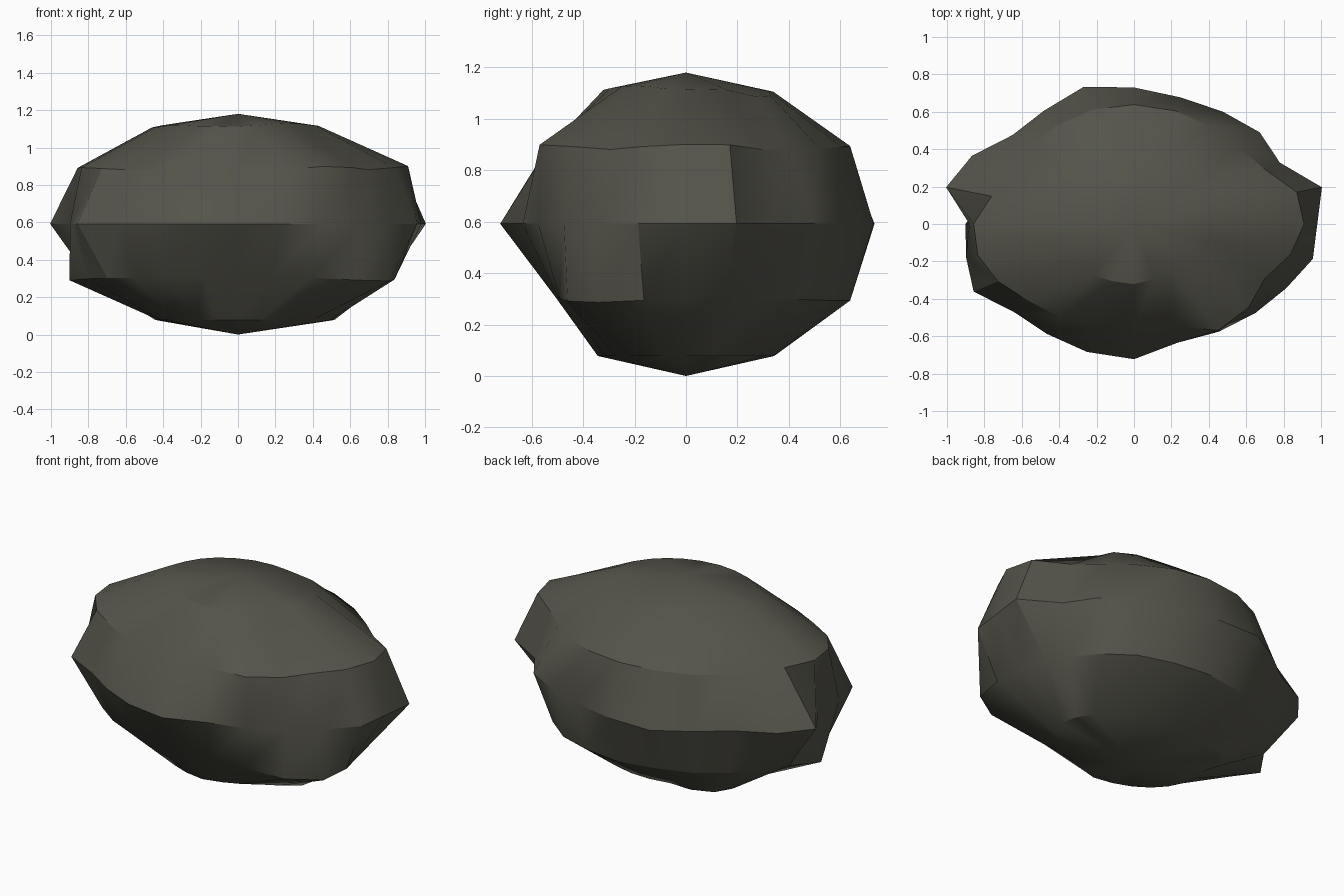
import bpy, bmesh, math

if "Cube" in bpy.data.objects:
    bpy.data.objects.remove(bpy.data.objects["Cube"])

SEG = 24
RX, RY, RZ, ZC = 1.0, 0.73, 0.588, 0.592

# Radial bulge (percent) of the three wide rings, counter-clockwise from +x
upper = [105, 104, 93, 92, 95, 99, 101, 100, 96, 92, 90, 91,
         99, 100, 97, 92, 91, 89, 87, 89, 104, 100, 93, 100]
middle = [98, 104, 90, 95, 95, 96, 100, 104, 96, 92, 100, 104,
          88, 93, 99, 91, 93, 97, 99, 90, 91, 92, 94, 99]
lower = [93, 89, 92, 96, 100, 100, 101, 98, 97, 95, 93, 95,
         104, 96, 93, 90, 88, 83, 81, 82, 90, 103, 108, 100]


def cap(base, side, back, bumps):
    """Small ring near a pole, leaning sideways or back, with chipped points."""
    ring = [base + side * math.cos(math.tau * k / SEG)
            + back * math.sin(math.tau * k / SEG) for k in range(SEG)]
    for k, v in bumps.items():
        ring[k] = v
    return ring


top = cap(89, -3, 4, {3: 106, 4: 104, 8: 87, 9: 83, 10: 82, 11: 84, 13: 92, 14: 83,
                      15: 84, 17: 87, 18: 88, 19: 84, 20: 79, 21: 77, 22: 79})
bottom = cap(94, 9, 0, {8: 104, 9: 109, 10: 102, 19: 89, 20: 86, 21: 85, 22: 92})
lift = [0, 300, 600, 180, -350]    # how strongly each bulge shifts height

# Rock: a sphere of six bands with each ring pushed in and out
bm = bmesh.new()
rings = []
for i, factors in enumerate([bottom, lower, middle, upper, top]):
    a = math.radians(-60 + 30 * i)
    ring = []
    for k, f in enumerate(factors):
        t = math.tau * k / SEG
        r = math.cos(a) * f / 100
        s = 1 + (f - 96) / lift[i] if lift[i] else 1.01
        z = ZC + RZ * math.sin(a) * s
        ring.append(bm.verts.new((RX * r * math.cos(t), RY * r * math.sin(t), z)))
    rings.append(ring)
south = bm.verts.new((0, 0, ZC - RZ - 0.004))
north = bm.verts.new((0, 0, ZC + RZ))
for k in range(SEG):
    n = (k + 1) % SEG
    for lo, hi in zip(rings, rings[1:]):
        bm.faces.new((lo[k], lo[n], hi[n], hi[k]))
    bm.faces.new((south, rings[0][n], rings[0][k]))
    bm.faces.new((rings[-1][k], rings[-1][n], north))
bmesh.ops.recalc_face_normals(bm, faces=bm.faces)

mesh = bpy.data.meshes.new("rock")
bm.to_mesh(mesh)
bm.free()
rock = bpy.data.objects.new("rock", mesh)
bpy.context.collection.objects.link(rock)

# Dark olive grey stone
stone = bpy.data.materials.new("dark stone")
stone.diffuse_color = (0.09, 0.088, 0.069, 1)
stone.use_nodes = True
stone.node_tree.nodes["Principled BSDF"].inputs["Base Color"].default_value = stone.diffuse_color
mesh.materials.append(stone)

# Soft faces with sharp chipped edges
bpy.context.view_layer.objects.active = rock
rock.select_set(True)
bpy.ops.object.shade_smooth_by_angle(angle=math.radians(30))
